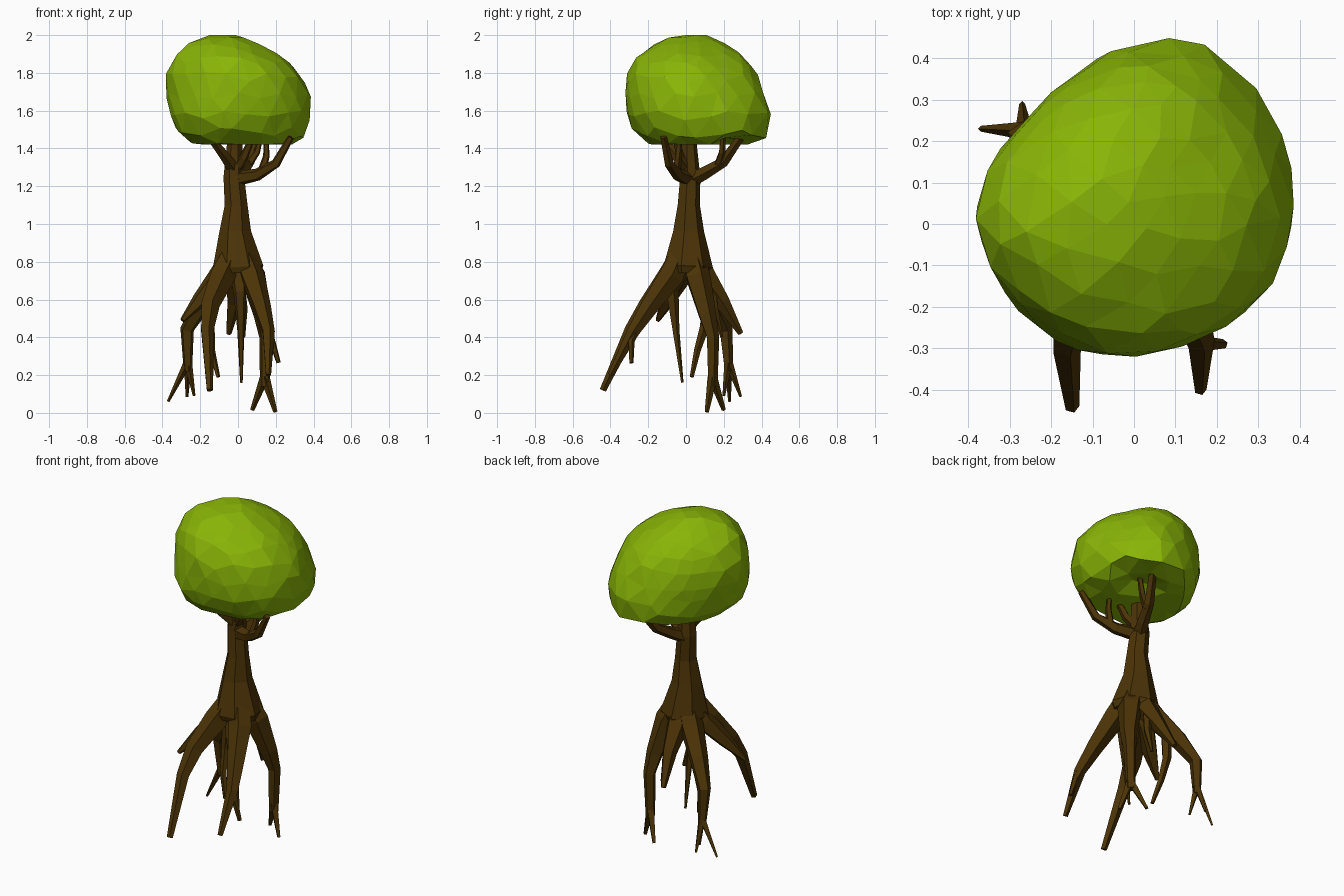
import bpy
import bmesh
import math
import random
from mathutils import Vector
from mathutils.bvhtree import BVHTree

random.seed(4)

default_cube = bpy.data.objects.get("Cube")
if default_cube:
    bpy.data.objects.remove(default_cube, do_unlink=True)


def make_material(name, colour):
    material = bpy.data.materials.new(name)
    material.use_nodes = True
    material.diffuse_color = colour
    material.node_tree.nodes["Principled BSDF"].inputs["Base Color"].default_value = colour
    return material


bark = make_material("bark brown", (0.07, 0.033, 0.002, 1))
leaf = make_material("leaf green", (0.25, 0.46, 0.002, 1))


def add_object(name, bm, material):
    bmesh.ops.recalc_face_normals(bm, faces=bm.faces)
    mesh = bpy.data.meshes.new(name)
    bm.to_mesh(mesh)
    bm.free()
    mesh.materials.append(material)
    obj = bpy.data.objects.new(name, mesh)
    bpy.context.collection.objects.link(obj)
    return obj


def loft(bm, rings):
    """Skin a list of equal point rings and close both ends."""
    loops = [[bm.verts.new(p) for p in ring] for ring in rings]
    count = len(loops[0])
    for low, high in zip(loops, loops[1:]):
        for i in range(count):
            j = (i + 1) % count
            bm.faces.new((low[i], low[j], high[j], high[i]))
    bm.faces.new(loops[0][::-1])
    bm.faces.new(loops[-1])


def limb(name, path, radii, sides=5):
    """Faceted tube along a path, with one radius per point or a start and end pair."""
    points = [Vector(p) for p in path]
    last = len(points) - 1
    if len(radii) == 2:
        start, end = radii
        radii = [start + (end - start) * i / last for i in range(last + 1)]
    overall = points[-1] - points[0]
    # reference axis: the world axis least aligned with the limb
    axis = min(range(3), key=lambda k: abs(overall[k]))
    reference = Vector([float(k == axis) for k in range(3)])
    rings = []
    for i, (point, radius) in enumerate(zip(points, radii)):
        tangent = (points[min(i + 1, last)] - points[max(i - 1, 0)]).normalized()
        u = (reference - tangent * reference.dot(tangent)).normalized()
        v = tangent.cross(u)
        angles = [math.tau * k / sides for k in range(sides)]
        rings.append([point + radius * (u * math.cos(a) + v * math.sin(a)) for a in angles])
    bm = bmesh.new()
    loft(bm, rings)
    return add_object(name, bm, bark)


# Trunk, flaring towards the roots
limb("trunk",
     [(0, .005, .74), (0, .005, .77), (-.015, .01, .96), (-.01, .012, 1.1),
      (-.022, .02, 1.25), (-.018, .015, 1.42), (-.02, .015, 1.55)],
     [.125, .138, .086, .062, .056, .042, .025], sides=7)

# Main roots
limb("front_right_root",
     [(-.035, -.03, .83), (-.085, -.085, .72), (-.15, -.2, .57), (-.165, -.29, .44), (-.15, -.44, .12)],
     [.06, .07, .053, .037, .018])
limb("front_left_root",
     [(.035, -.03, .83), (.075, -.08, .72), (.125, -.195, .56), (.16, -.28, .43), (.16, -.4, .2)],
     [.06, .068, .05, .035, .015])
limb("back_left_root",
     [(.03, .035, .83), (.08, .06, .72), (.13, .11, .52), (.147, .14, .4), (.142, .14, .14)],
     [.06, .07, .05, .036, .027])
limb("back_right_root",
     [(-.03, .035, .83), (-.085, .07, .72), (-.19, .15, .58), (-.27, .21, .44), (-.265, .225, .22)],
     [.06, .07, .054, .038, .023])
limb("side_right_root",
     [(-.04, 0, .82), (-.1, -.03, .72), (-.2, -.095, .6), (-.295, -.15, .49)],
     [.06, .062, .043, .013])
limb("rear_root",
     [(0, .04, .83), (-.01, .09, .73), (-.02, .19, .59), (-.05, .29, .42)],
     [.06, .067, .043, .015])
limb("middle_root",
     [(0, -.03, .78), (.01, -.075, .64), (.015, -.055, .44), (.018, -.02, .16)],
     [.055, .036, .02, .007])

# Forks where the roots divide into tips
limb("front_left_root_fork",
     [(.15, -.25, .47), (.18, -.29, .38), (.215, -.29, .265)], (.024, .012))
limb("inner_root_fork",
     [(-.14, .11, .64), (-.15, .1, .46), (-.14, .06, .33), (-.105, .03, .19)], (.034, .011))
limb("rear_root_fork",
     [(0, .12, .7), (.03, .15, .55), (.03, .19, .4)], (.034, .008))
for i, tip in enumerate([(.198, .11, .005), (.075, .2, .015)]):
    limb(f"back_left_root_tip_{i}", [(.142, .14, .19), tip], (.026, .011), 4)
for i, tip in enumerate([(-.37, .23, .06), (-.27, .29, .085), (-.232, .2, .09)]):
    limb(f"back_right_root_tip_{i}", [(-.265, .225, .27), tip], (.022, .007), 4)

# Branches reaching into the crown
limb("left_branch",
     [(-.01, .01, 1.24), (.1, -.04, 1.26), (.2, -.09, 1.32), (.28, -.12, 1.46)], (.042, .018))
limb("left_branch_fork",
     [(.13, -.05, 1.29), (.15, -.04, 1.36), (.15, -.03, 1.48)], (.024, .012))
limb("back_branch",
     [(-.02, .02, 1.23), (.02, .1, 1.27), (.06, .2, 1.33), (.11, .29, 1.46), (.11, .29, 1.57)], (.042, .016))
limb("back_branch_fork",
     [(.05, .17, 1.31), (.1, .19, 1.38), (.14, .2, 1.55)], (.024, .012))
limb("right_branch",
     [(-.02, .01, 1.29), (-.07, -.05, 1.36), (-.14, -.12, 1.45)], (.036, .02))
limb("front_branch",
     [(-.01, .01, 1.29), (.03, -.03, 1.35), (.08, -.06, 1.47)], (.032, .016))

# Crown envelope: height, then x and y limits of each level
levels = [
    (1.415, -.21, .3, -.18, .38),
    (1.46, -.28, .36, -.235, .43),
    (1.52, -.32, .39, -.275, .455),
    (1.60, -.35, .405, -.31, .44),
    (1.70, -.385, .38, -.32, .415),
    (1.80, -.388, .335, -.315, .37),
    (1.88, -.355, .25, -.27, .31),
    (1.95, -.275, .12, -.18, .22),
    (2.005, -.17, .0, -.05, .1),
]


def level_ring(z, x0, x1, y0, y1, sides=32):
    # the front right corner is full low down and slimmer higher up
    fullness = min(max(1.1 * (1.7 - z), -.05), .2)
    ring = []
    for k in range(sides):
        a = math.tau * k / sides
        r = 1
        if k < sides / 4:
            r -= .045 * math.sin(4 * a)
        elif k < sides / 2:
            r += .11 * math.sin(2 * a)
        elif k < sides * 3 / 4:
            r += fullness * math.sin(2 * a)
        ring.append(Vector(((x0 + x1) / 2 + r * math.cos(a) * (x1 - x0) / 2,
                            (y0 + y1) / 2 + r * math.sin(a) * (y1 - y0) / 2, z)))
    return ring


envelope = bmesh.new()
loft(envelope, [level_ring(*level) for level in levels])
bmesh.ops.triangulate(envelope, faces=envelope.faces)
surface = BVHTree.FromBMesh(envelope)
envelope.free()

# Crown: uneven faceted ball cast onto the envelope, hollowed below at the back left
crown = bmesh.new()
bmesh.ops.create_icosphere(crown, subdivisions=3, radius=1)
centre = Vector((0, .06, 1.68))
for vert in crown.verts:
    jitter = Vector([random.uniform(-.06, .06) for _ in range(3)])
    direction = (vert.co + jitter).normalized()
    hit = surface.ray_cast(centre, direction)[0]
    vert.co = centre + (hit - centre) * random.uniform(.99, 1.012)
    vert.co.z = min(max(vert.co.z, 1.42), 2)
    hollow = Vector((vert.co.x - .13, vert.co.y - .2)).length
    if direction.z < 0 and hollow < .15:
        vert.co.z += .08 * (1 - hollow / .15)
add_object("leaf_crown", crown, leaf)
